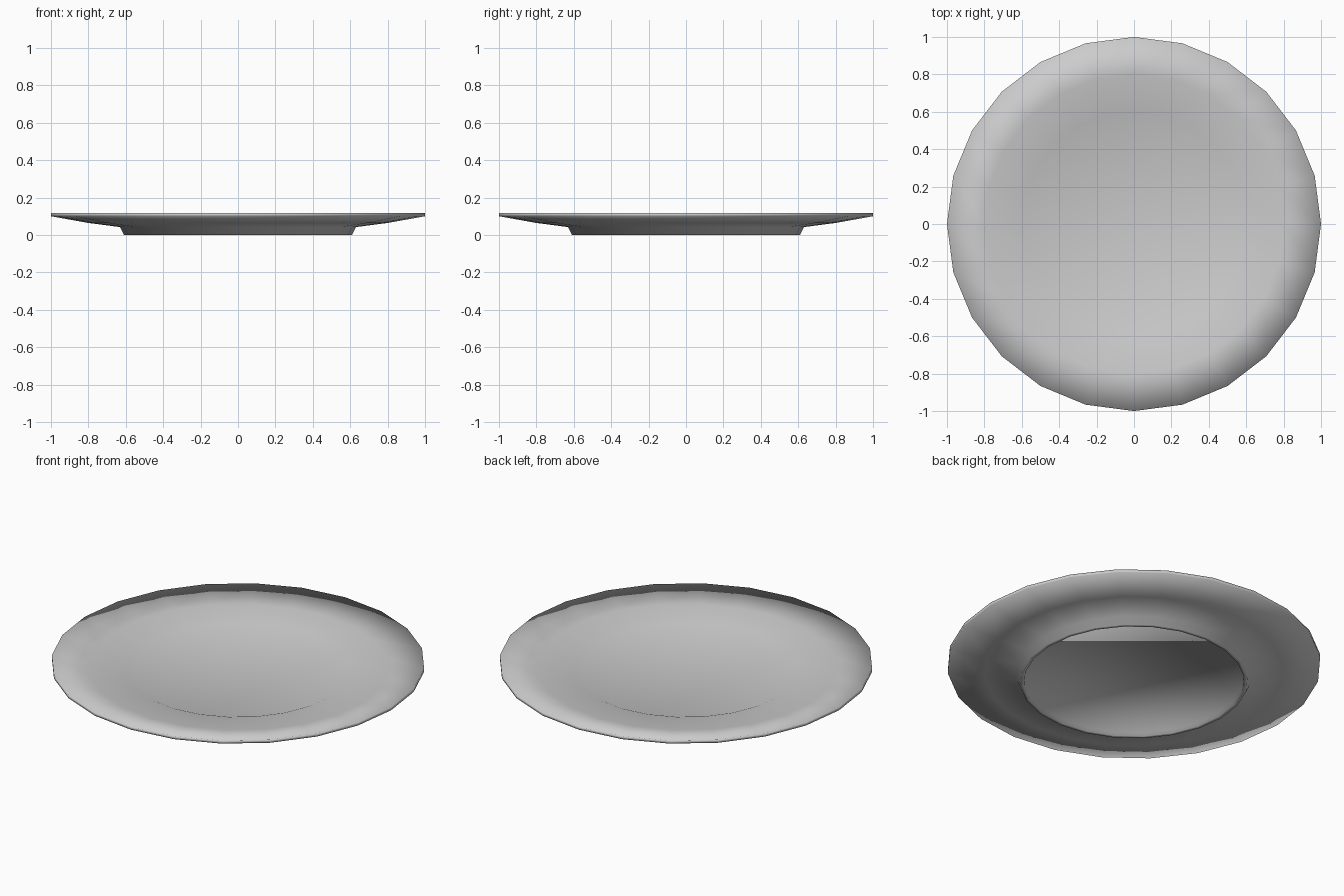
import bpy, bmesh
from math import cos, sin, pi

if "Cube" in bpy.data.objects:
    bpy.data.objects.remove(bpy.data.objects["Cube"])

SIDES = 24


def lathe(name, profile):
    """Spin a (radius, z) profile around z and close both ends with flat caps."""
    bm = bmesh.new()
    rings = [[bm.verts.new((r * cos(2 * pi * i / SIDES), r * sin(2 * pi * i / SIDES), z))
              for i in range(SIDES)] for r, z in profile]
    for a, b in zip(rings, rings[1:]):
        for i in range(SIDES):
            j = (i + 1) % SIDES
            bm.faces.new((a[i], a[j], b[j], b[i]))
    bm.faces.new(rings[0][::-1])
    bm.faces.new(rings[-1])
    bmesh.ops.recalc_face_normals(bm, faces=bm.faces)
    for f in bm.faces:
        f.smooth = True
    mesh = bpy.data.meshes.new(name)
    bm.to_mesh(mesh)
    bm.free()
    obj = bpy.data.objects.new(name, mesh)
    bpy.context.collection.objects.link(obj)
    return obj


# Plate: recessed base, foot ring, underside, rim, well
lathe("plate", [
    (0.585, 0.02), (0.59, 0.0), (0.61, 0.0),        # recess and foot
    (0.63, 0.042), (0.80, 0.064), (1.0, 0.10),      # underside
    (1.0, 0.118), (0.80, 0.088),                    # rim
    (0.60, 0.072), (0.57, 0.06),                    # well
])
